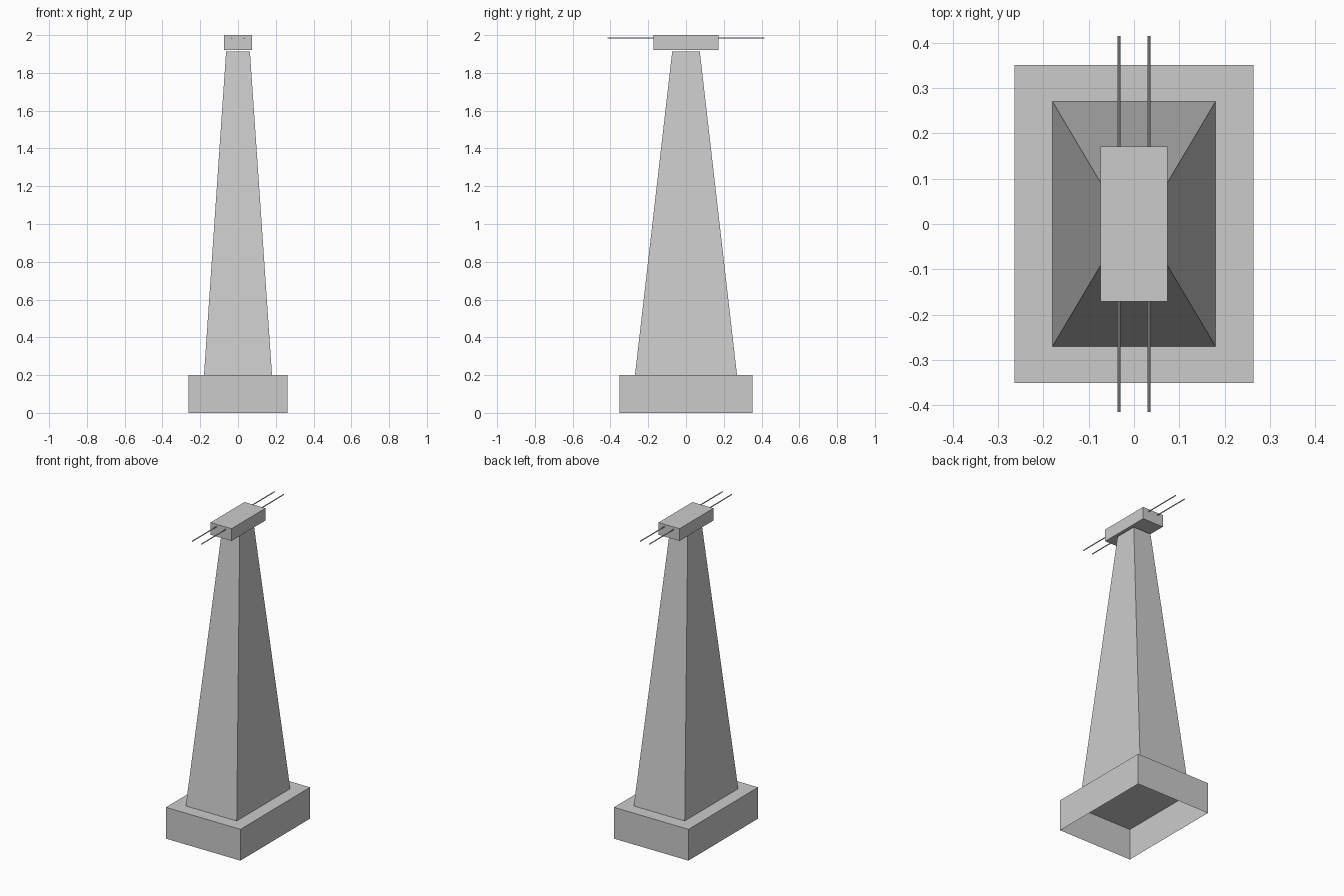
import bpy, bmesh, math

if "Cube" in bpy.data.objects:
    bpy.data.objects.remove(bpy.data.objects["Cube"])


def frustum(name, bottom, top, z0, z1, open_bottom=False):
    """Four-sided block between two centred rectangles given as half sizes."""
    bm = bmesh.new()
    corners = [(-1, -1), (1, -1), (1, 1), (-1, 1)]
    low = [bm.verts.new((sx * bottom[0], sy * bottom[1], z0)) for sx, sy in corners]
    high = [bm.verts.new((sx * top[0], sy * top[1], z1)) for sx, sy in corners]
    for i in range(4):
        j = (i + 1) % 4
        bm.faces.new((low[i], low[j], high[j], high[i]))
    bm.faces.new(high)
    if not open_bottom:
        bm.faces.new(low[::-1])
    mesh = bpy.data.meshes.new(name)
    bm.to_mesh(mesh)
    bm.free()
    obj = bpy.data.objects.new(name, mesh)
    bpy.context.collection.objects.link(obj)
    return obj


# Plinth, open underneath
frustum("plinth", (0.263, 0.351), (0.263, 0.351), 0.0, 0.2, open_bottom=True)

# Tapering tower shaft
frustum("shaft", (0.18, 0.27), (0.063, 0.073), 0.2, 1.913)

# Cap block, floating just above the shaft
frustum("cap", (0.074, 0.171), (0.074, 0.171), 1.922, 2.0)

# Two thin rods running through the cap front to back
for side, x in (("left", -0.033), ("right", 0.033)):
    bpy.ops.mesh.primitive_cylinder_add(vertices=8, radius=0.0032, depth=0.83,
                                        location=(x, 0, 1.984),
                                        rotation=(math.pi / 2, 0, 0))
    bpy.context.object.name = side + "_rod"
